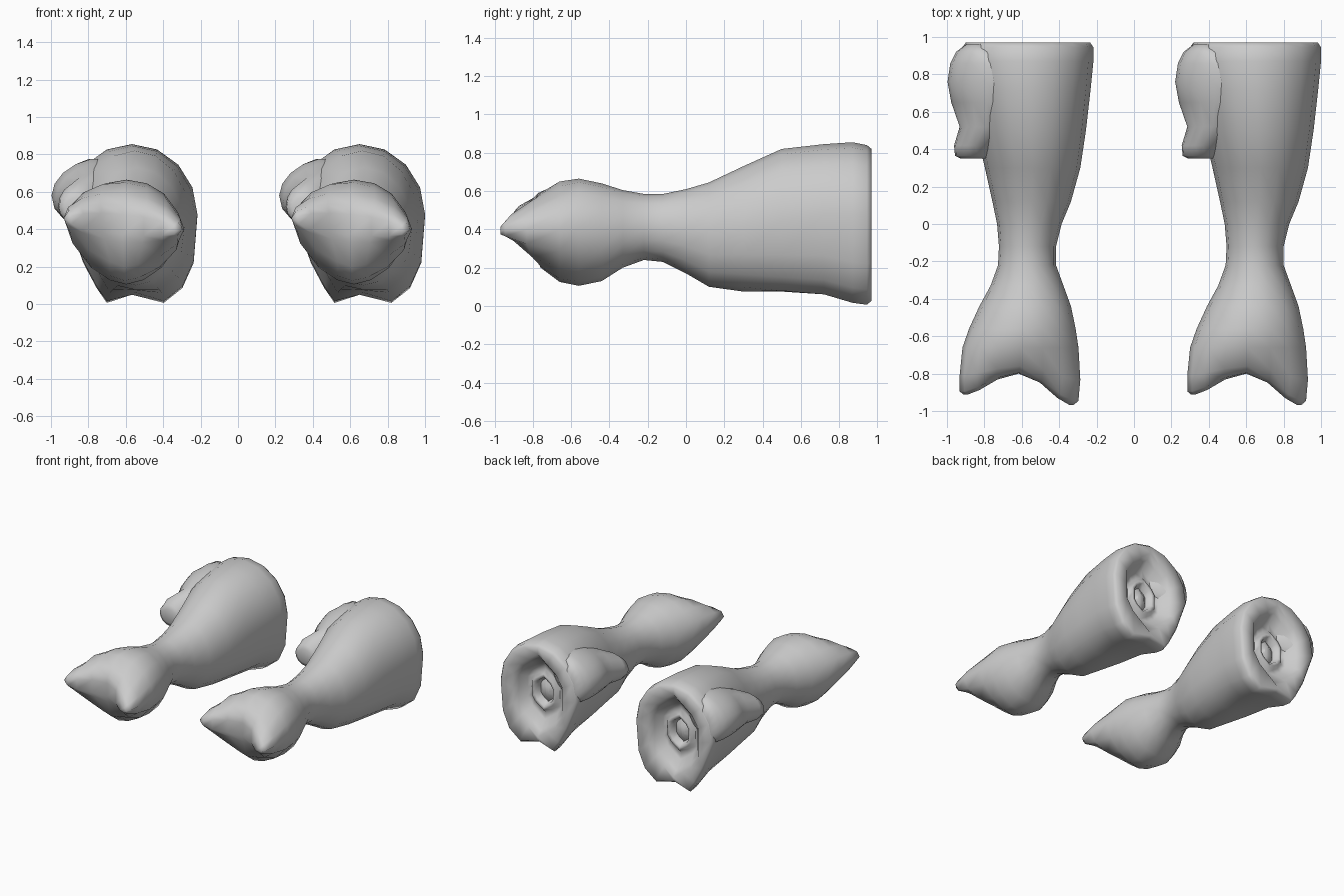
import bpy, bmesh, math

N = 16


def spow(v, p):
    return math.copysign(abs(v) ** p, v)


def ring(y, xl, xr, zb, zt, zw, px=1.0, pz=1.0, notch=0.0, ear=0.0, tilt=0.0, lean=0.0):
    """Cross-section in xz: separate upper and lower halves meeting at height zw."""
    cx, hw = (xl + xr) / 2, (xr - xl) / 2
    pts = []
    for i in range(N):
        a = 2 * math.pi * i / N
        c, s = math.cos(a), math.sin(a)
        if s >= 0:
            u, z = c, zw + (zt - zw) * s
        else:
            u, z = spow(c, px), zw - (zw - zb) * abs(s) ** pz
            if u < 0:
                u *= 1 - lean * abs(math.sin(2 * a))
        if i == N * 3 // 4:
            z += notch
        # ears sweep forward towards both sides, the right one a little longer
        t = max(0, min(1, (abs(u) - 0.2) / 0.65))
        dy = ear * t * (1.2 if u > 0 else 0.8)
        pts.append((cx + hw * u, y - dy, z - tilt * u))
    return pts


def inset(base, y, s, c):
    return [(c[0] + (x - c[0]) * s, y, c[1] + (z - c[1]) * s) for x, _, z in base]


def recess(y, w, h):
    """Six-sided ring of the hollow base, resampled to N points."""
    pts = []
    for i in range(N):
        a = 2 * math.pi * i / N
        k = (a - math.pi / 6) % (math.pi / 3) - math.pi / 6
        r = 0.94 / math.cos(k)
        pts.append((0.655 + w * r * math.cos(a), y, 0.43 + h * r * math.sin(a)))
    return pts


def loft(name, rings, dx):
    bm = bmesh.new()
    vs = [[bm.verts.new((x + dx, y, z)) for x, y, z in r] for r in rings]
    for a, b in zip(vs, vs[1:]):
        for i in range(N):
            j = (i + 1) % N
            bm.faces.new((a[i], a[j], b[j], b[i]))
    # end caps as strips across; the front one follows the ear valley
    for r in (vs[0], vs[-1]):
        n = N // 2
        for i in range(n - 1):
            q = (r[i], r[i + 1], r[N - 1 - i], r[(N - i) % N])
            bm.faces.new(list(dict.fromkeys(q)))
        bm.faces.new((r[n - 1], r[n], r[n + 1]))
    bmesh.ops.recalc_face_normals(bm, faces=bm.faces)
    me = bpy.data.meshes.new(name)
    bm.to_mesh(me)
    bm.free()
    ob = bpy.data.objects.new(name, me)
    bpy.context.collection.objects.link(ob)
    bpy.context.view_layer.objects.active = ob
    ob.select_set(True)
    bpy.ops.object.shade_smooth_by_angle(angle=math.radians(70))
    ob.select_set(False)


# head (with ears), neck and flared body, front to back
body = [
    ring(-0.80, 0.305, 0.895, 0.37, 0.48, 0.42, ear=0.14, tilt=0.03),
    ring(-0.795, 0.285, 0.92, 0.33, 0.53, 0.43, 1.2, 1.0, ear=0.125, tilt=0.03),
    ring(-0.76, 0.285, 0.93, 0.20, 0.59, 0.43, 1.5, 1.1, ear=0.06, tilt=0.03),
    ring(-0.66, 0.30, 0.92, 0.125, 0.65, 0.42, 1.4, 1.0, tilt=0.02),
    ring(-0.56, 0.335, 0.905, 0.105, 0.665, 0.41, 1.2),
    ring(-0.44, 0.39, 0.88, 0.13, 0.64, 0.40),
    ring(-0.33, 0.45, 0.84, 0.20, 0.605, 0.40),
    ring(-0.22, 0.49, 0.80, 0.24, 0.585, 0.41),
    ring(-0.12, 0.495, 0.80, 0.23, 0.585, 0.41),
    ring(0.00, 0.485, 0.83, 0.17, 0.61, 0.40),
    ring(0.12, 0.46, 0.88, 0.10, 0.645, 0.39, 1, 0.9),
    ring(0.30, 0.42, 0.93, 0.075, 0.73, 0.41, 0.9, 0.9, lean=0.08),
    ring(0.50, 0.37, 0.96, 0.055, 0.82, 0.45, 0.85, 0.8, 0.02, lean=0.16),
    ring(0.72, 0.33, 0.985, 0.035, 0.845, 0.48, 0.8, 0.75, 0.03, lean=0.25),
    ring(0.87, 0.30, 1.0, -0.01, 0.855, 0.48, 0.75, 0.7, 0.06, lean=0.3),
    ring(0.945, 0.30, 1.0, -0.02, 0.84, 0.47, 0.75, 0.7, 0.07, lean=0.3),
]
# rounded rim, hexagonal hollow and the raised plug ring
body += [inset(body[15], 0.97, 0.95, (0.655, 0.43)), recess(0.965, 0.235, 0.31),
         recess(0.93, 0.205, 0.27), recess(0.87, 0.165, 0.21), recess(0.86, 0.135, 0.16),
         recess(0.89, 0.11, 0.135), recess(0.885, 0.085, 0.11),
         recess(0.83, 0.07, 0.09), recess(0.86, 0.03, 0.04)]

# tail hugging the left flank, blunt tip pointing forward
tail = [
    ring(0.35, 0.29, 0.42, 0.46, 0.57, 0.52),
    ring(0.365, 0.26, 0.44, 0.43, 0.60, 0.52),
    ring(0.42, 0.255, 0.48, 0.425, 0.65, 0.52),
    ring(0.52, 0.285, 0.56, 0.43, 0.70, 0.55, tilt=-0.03),
    ring(0.65, 0.24, 0.62, 0.43, 0.75, 0.60, tilt=-0.04),
    ring(0.76, 0.22, 0.64, 0.43, 0.775, 0.62, tilt=-0.04),
    ring(0.86, 0.235, 0.60, 0.43, 0.775, 0.61, tilt=-0.04),
    ring(0.92, 0.265, 0.50, 0.44, 0.755, 0.60, tilt=-0.04),
    ring(0.962, 0.32, 0.42, 0.47, 0.70, 0.58, tilt=-0.03),
]

for side, dx in (("left", -1.217), ("right", 0.0)):
    loft(side + "_cat_body", body, dx)
    loft(side + "_cat_tail", tail, dx)
